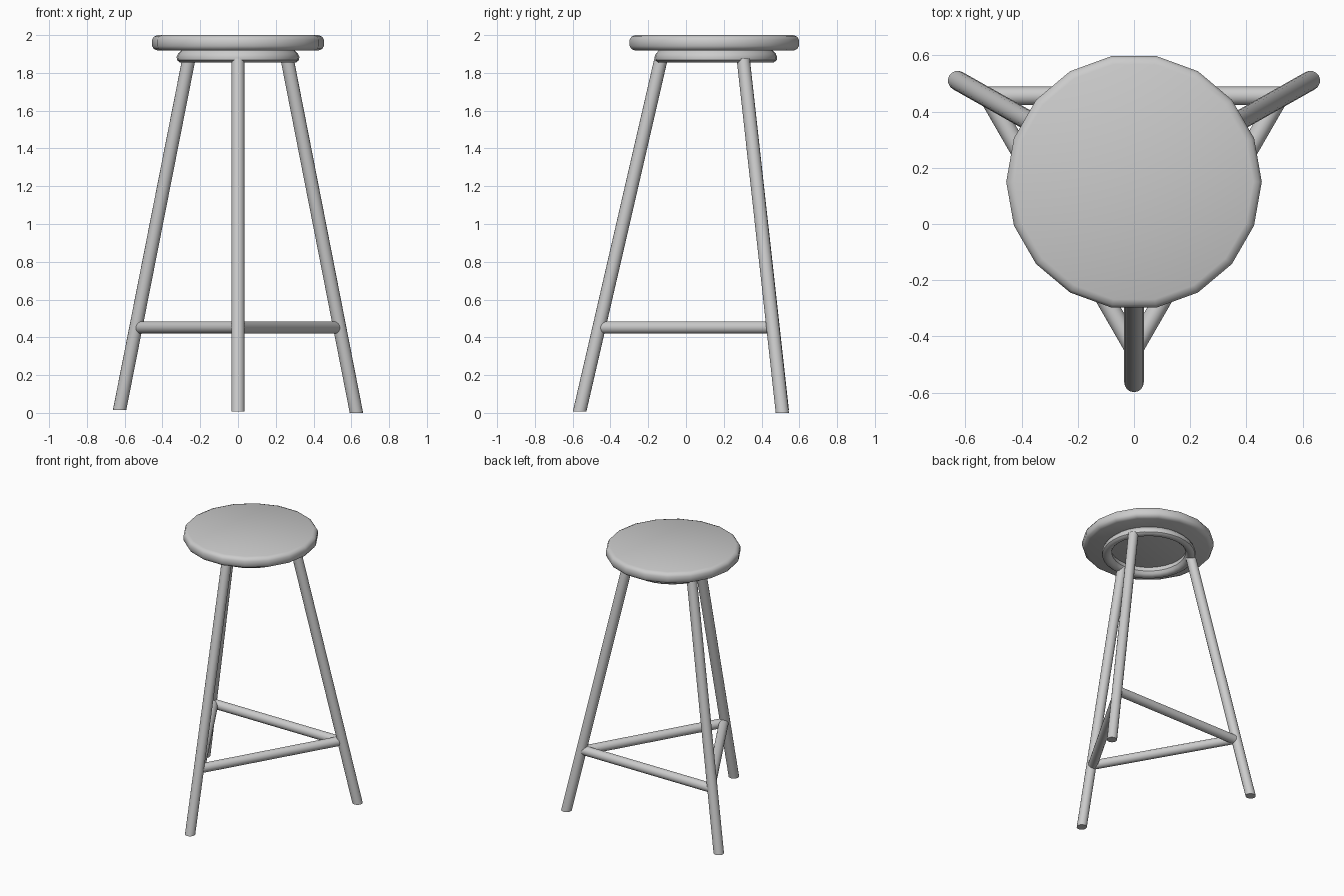
import bpy, bmesh, math
from mathutils import Vector

if "Cube" in bpy.data.objects:
    bpy.data.objects.remove(bpy.data.objects["Cube"])


def finish(bm, name, angle=40):
    bmesh.ops.recalc_face_normals(bm, faces=bm.faces)
    me = bpy.data.meshes.new(name)
    bm.to_mesh(me)
    bm.free()
    ob = bpy.data.objects.new(name, me)
    bpy.context.collection.objects.link(ob)
    bpy.ops.object.select_all(action='DESELECT')
    ob.select_set(True)
    bpy.context.view_layer.objects.active = ob
    bpy.ops.object.shade_smooth_by_angle(angle=math.radians(angle))
    return ob


def lathe(name, profile, centre, sides, closed=False):
    """Revolve (radius, z) points; an open profile gets flat end caps."""
    bm = bmesh.new()
    rings = [[bm.verts.new((centre[0] + r * math.cos(2 * math.pi * i / sides),
                            centre[1] + r * math.sin(2 * math.pi * i / sides), z))
              for i in range(sides)] for r, z in profile]
    pairs = list(zip(rings, rings[1:]))
    if closed:
        pairs.append((rings[-1], rings[0]))
    else:
        bm.faces.new(rings[0])
        bm.faces.new(rings[-1])
    for a, b in pairs:
        for i in range(sides):
            j = (i + 1) % sides
            bm.faces.new((a[i], a[j], b[j], b[i]))
    return finish(bm, name)


def rod(name, start, end, radius, level_ends=False, sides=16):
    """Round rod between two points; level ends are cut parallel to the floor."""
    start, end = Vector(start), Vector(end)
    bm = bmesh.new()
    bmesh.ops.create_cone(bm, cap_ends=True, segments=sides, radius1=radius,
                          radius2=radius, depth=(end - start).length)
    rot = (end - start).to_track_quat('Z', 'Y')
    axis = (end - start).normalized()
    for v in bm.verts:
        base = start if v.co.z < 0 else end
        p = base + rot @ Vector((v.co.x, v.co.y, 0))
        if level_ends:
            p -= axis * ((p.z - base.z) / axis.z)
        v.co = p
    return finish(bm, name)


# Seat: thick disc with rounded rim
lathe("seat", [(0.425, 1.918), (0.445, 1.926), (0.455, 1.942), (0.455, 1.976),
               (0.445, 1.992), (0.425, 2.0)], (0, 0.15), 18)

# Support ring under the seat
lathe("support_ring", [(0.262, 1.92), (0.255, 1.885), (0.265, 1.868), (0.28, 1.856),
                       (0.308, 1.856), (0.322, 1.867), (0.325, 1.884), (0.317, 1.902),
                       (0.30, 1.92)], (0, 0.158), 32, closed=True)

# Three splayed legs
R = 0.035
rod("front_leg", (0, -0.563, 0.008), (0, -0.132, 1.875), R, True)
for side, s in (("left", -1), ("right", 1)):
    rod(f"back_{side}_leg", (s * 0.627, 0.51, 0.015 if s < 0 else 0.0),
        (s * 0.26, 0.303, 1.875), R, True)

# Triangle of stretchers
rod("back_stretcher", (-0.53, 0.456, 0.452), (0.53, 0.456, 0.452), 0.033)
for side, s in (("left", -1), ("right", 1)):
    rod(f"{side}_stretcher", (0, -0.445, 0.452), (s * 0.52, 0.456, 0.452), 0.033)
